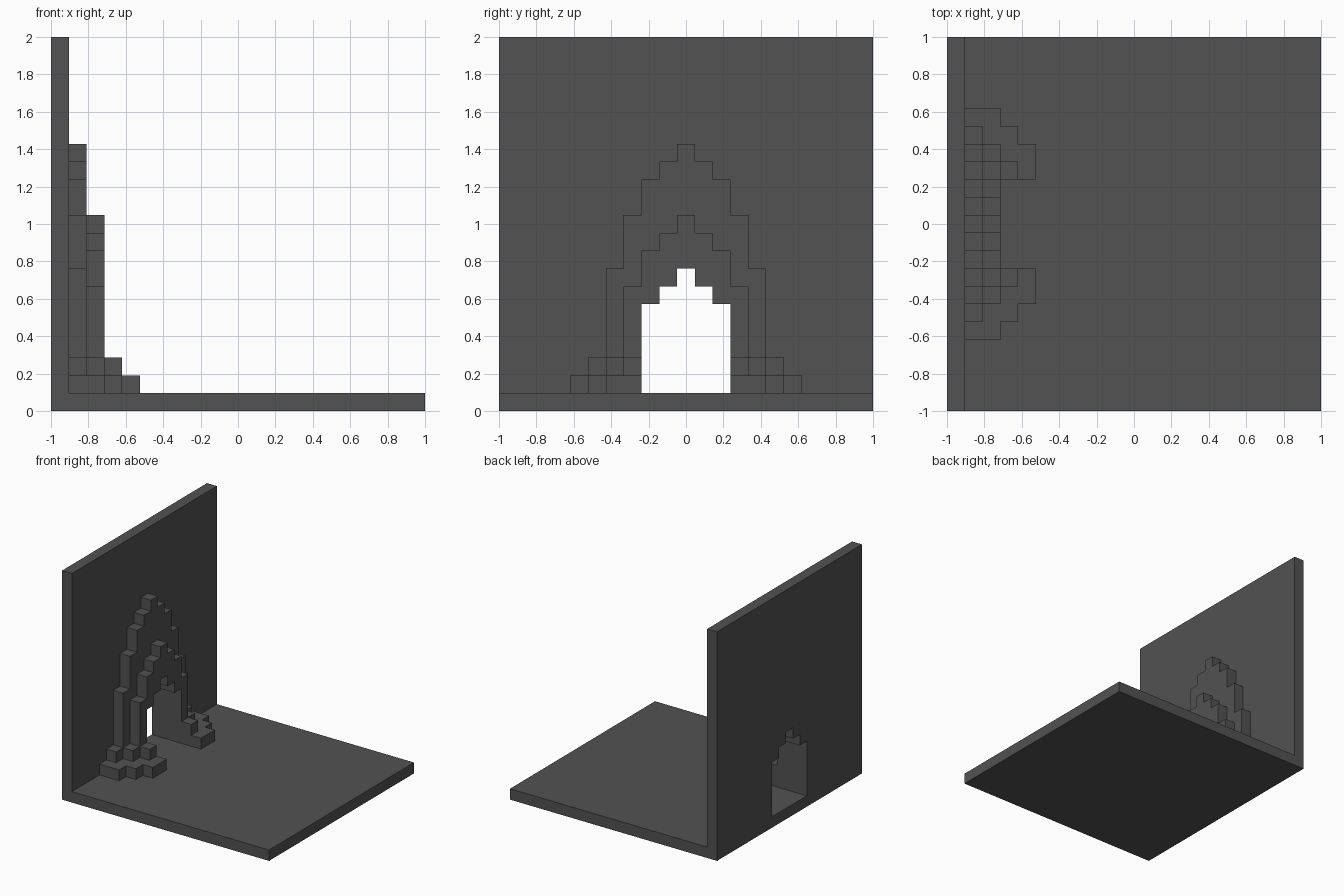
import bpy
import bmesh

cube = bpy.data.objects.get("Cube")
if cube:
    bpy.data.objects.remove(cube, do_unlink=True)

N = 21            # blocks along each side
U = 2.0 / N       # size of one block

stone = bpy.data.materials.new("dark grey stone")
stone.use_nodes = True
GREY = (0.085, 0.085, 0.085, 1.0)
stone.diffuse_color = GREY
bsdf = stone.node_tree.nodes["Principled BSDF"]
bsdf.inputs["Base Color"].default_value = GREY
bsdf.inputs["Roughness"].default_value = 0.9


def slab(name, outline, x0, x1):
    """Extrude a (y, z) outline, in blocks, from block column x0 to x1."""
    bm = bmesh.new()
    verts = [bm.verts.new((x0 * U - 1, y * U, z * U)) for y, z in outline]
    face = bm.faces.new(verts)
    ext = bmesh.ops.extrude_face_region(bm, geom=[face], use_keep_orig=True)
    moved = [g for g in ext["geom"] if isinstance(g, bmesh.types.BMVert)]
    bmesh.ops.translate(bm, verts=moved, vec=((x1 - x0) * U, 0, 0))
    bmesh.ops.recalc_face_normals(bm, faces=bm.faces)
    mesh = bpy.data.meshes.new(name)
    bm.to_mesh(mesh)
    bm.free()
    mesh.materials.append(stone)
    obj = bpy.data.objects.new(name, mesh)
    bpy.context.collection.objects.link(obj)
    return obj


def steps(tops, first=0):
    """Stepped skyline outwards from block 'first', one point per corner."""
    pts = []
    for k, top in enumerate(tops, first):
        if pts and pts[-1][1] == top:
            pts[-1] = (k + 0.5, top)
        else:
            pts += [(k - 0.5, top), (k + 0.5, top)]
    return pts


def arch(tops):
    """Symmetric stepped arch around the doorway, standing on the floor."""
    outer = steps(tops)[1:]
    inner = steps(DOORWAY)[1:]
    half = outer + [(outer[-1][0], 1), (inner[-1][0], 1)] + inner[::-1]
    return half + [(-y, z) for y, z in reversed(half)]


# Column heights in blocks, from the centre outwards
DOORWAY = [8, 7, 6]
OUTER_ARCH = [15, 14, 13, 11, 8, 3, 2]
INNER_ARCH = [11, 10, 9, 7, 3, 2, 2]

# Floor and back wall
h = N / 2
slab("floor", [(-h, 0), (h, 0), (h, 1), (-h, 1)], 0, N)
slab("wall", arch([N] * 11), 0, 1)

# Two stepped arch layers in front of the wall
slab("outer_arch", arch(OUTER_ARCH), 1, 2)
slab("inner_arch", arch(INNER_ARCH), 2, 3)

# Stepped footings on both sides of the doorway
for side, label in ((1, "back"), (-1, "front")):
    for part, tops, x in (("footing", [3, 2, 2], 3), ("footing_toe", [2, 2], 4)):
        pts = steps(tops, first=3)
        pts = [(pts[0][0], 1)] + pts + [(pts[-1][0], 1)]
        slab(f"{label}_{part}", [(side * y, z) for y, z in pts], x, x + 1)
